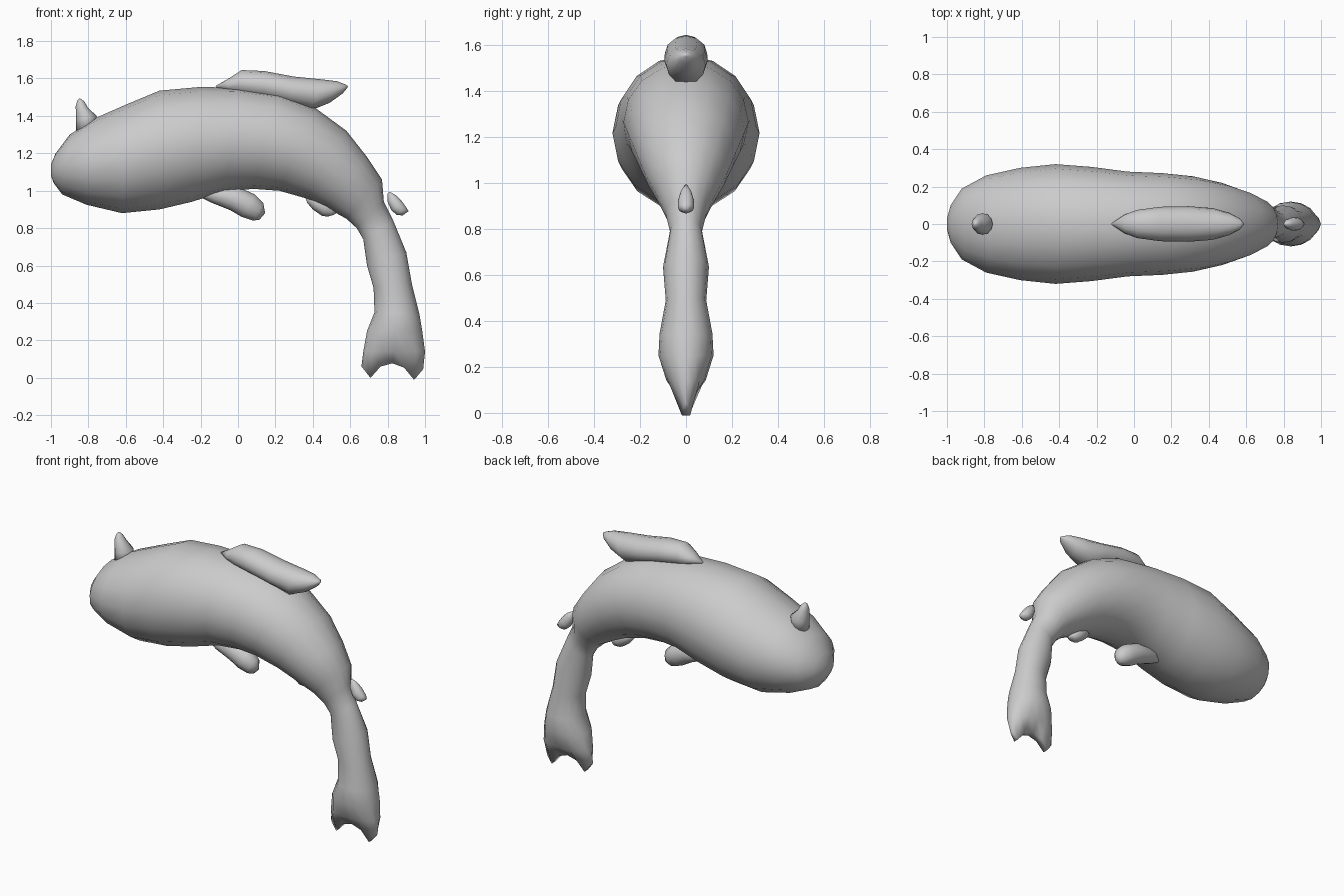
import bpy, bmesh, math
from mathutils import Vector


def loft(name, stations, sides=16, notch=False):
    """Skin elliptical rings; station = (x_a, z_a, x_b, z_b, half width in y)."""
    bm = bmesh.new()
    rings = []
    for i, (xa, za, xb, zb, w) in enumerate(stations):
        a, b = Vector((xa, 0, za)), Vector((xb, 0, zb))
        mid, half = (a + b) / 2, (a - b) / 2
        ring = []
        for k in range(sides):
            t = 2 * math.pi * k / sides
            p = mid + half * math.cos(t) + Vector((0, w * math.sin(t), 0))
            if notch and i == len(stations) - 1:
                u = abs(abs(math.cos(t)) - 0.7)
                p.z -= 0.085 * max(0, 1 - u / 0.42)
            ring.append(bm.verts.new(p))
        rings.append(ring)
    for r, s in zip(rings, rings[1:]):
        for k in range(sides):
            j = (k + 1) % sides
            bm.faces.new((r[k], r[j], s[j], s[k]))
    # close the front with a fan, the back with a fan or a notched strip
    bm.faces.new(rings[0][::-1])
    last = rings[-1]
    if notch:
        h = sides // 2
        bm.faces.new((last[0], last[1], last[-1]))
        for k in range(1, h - 1):
            bm.faces.new((last[k], last[k + 1], last[-k - 1], last[-k]))
        bm.faces.new((last[h - 1], last[h], last[h + 1]))
    else:
        bm.faces.new(last)
    bmesh.ops.recalc_face_normals(bm, faces=bm.faces)
    me = bpy.data.meshes.new(name)
    bm.to_mesh(me)
    bm.free()
    for p in me.polygons:
        p.use_smooth = True
    ob = bpy.data.objects.new(name, me)
    bpy.context.collection.objects.link(ob)
    return ob


# Arched body with the hanging tail and its forked end
loft("body", [
    (-1.0, 1.14, -1.0, 1.08, 0.03),
    (-0.975, 1.20, -0.985, 1.04, 0.10),
    (-0.90, 1.30, -0.94, 0.98, 0.19),
    (-0.77, 1.385, -0.81, 0.925, 0.26),
    (-0.60, 1.46, -0.62, 0.88, 0.30),
    (-0.42, 1.535, -0.42, 0.90, 0.32),
    (-0.20, 1.555, -0.25, 0.94, 0.305),
    (0.00, 1.55, -0.07, 0.995, 0.28),
    (0.22, 1.52, 0.08, 1.01, 0.272),
    (0.41, 1.445, 0.22, 1.00, 0.255),
    (0.58, 1.32, 0.36, 0.96, 0.22),
    (0.69, 1.18, 0.47, 0.91, 0.18),
    (0.77, 1.06, 0.58, 0.85, 0.13),
    (0.78, 0.94, 0.635, 0.80, 0.09),
    (0.83, 0.84, 0.67, 0.74, 0.07),
    (0.90, 0.67, 0.69, 0.60, 0.10),
    (0.93, 0.50, 0.725, 0.48, 0.088),
    (0.97, 0.34, 0.73, 0.35, 0.115),
    (0.985, 0.25, 0.69, 0.25, 0.12),
    (1.0, 0.14, 0.67, 0.14, 0.085),
    (0.99, 0.07, 0.66, 0.085, 0.025),
], notch=True)

# Long fin on the back
loft("dorsal_fin", [
    (-0.12, 1.56, -0.115, 1.55, 0.005),
    (-0.05, 1.60, -0.05, 1.53, 0.05),
    (0.02, 1.645, 0.01, 1.51, 0.075),
    (0.14, 1.64, 0.14, 1.49, 0.092),
    (0.30, 1.61, 0.28, 1.46, 0.095),
    (0.45, 1.595, 0.39, 1.43, 0.085),
    (0.53, 1.585, 0.49, 1.47, 0.06),
    (0.57, 1.57, 0.56, 1.52, 0.03),
    (0.588, 1.56, 0.585, 1.55, 0.006),
], 12)

# Horn above the snout
loft("horn", [
    (-0.865, 1.31, -0.76, 1.33, 0.055),
    (-0.865, 1.38, -0.755, 1.40, 0.058),
    (-0.868, 1.45, -0.80, 1.44, 0.038),
    (-0.86, 1.48, -0.82, 1.475, 0.022),
    (-0.848, 1.494, -0.838, 1.49, 0.006),
], 12)

# Fin under the belly
loft("belly_fin", [
    (-0.21, 0.98, -0.20, 0.965, 0.01),
    (-0.12, 1.03, -0.14, 0.935, 0.05),
    (0.00, 1.02, -0.04, 0.895, 0.065),
    (0.09, 0.98, 0.02, 0.86, 0.065),
    (0.135, 0.935, 0.08, 0.84, 0.05),
    (0.145, 0.88, 0.115, 0.845, 0.02),
], 12)

# Small fin further back on the underside
loft("rear_belly_fin", [
    (0.36, 0.96, 0.37, 0.935, 0.01),
    (0.42, 0.98, 0.40, 0.90, 0.04),
    (0.48, 0.95, 0.45, 0.865, 0.045),
    (0.52, 0.90, 0.48, 0.862, 0.03),
    (0.525, 0.88, 0.51, 0.87, 0.008),
], 12)

# Teardrop nub at the root of the tail
loft("tail_nub", [
    (0.81, 0.995, 0.80, 0.985, 0.006),
    (0.845, 0.975, 0.80, 0.94, 0.025),
    (0.875, 0.945, 0.82, 0.895, 0.036),
    (0.90, 0.91, 0.85, 0.87, 0.034),
    (0.912, 0.89, 0.88, 0.868, 0.015),
], 12)
